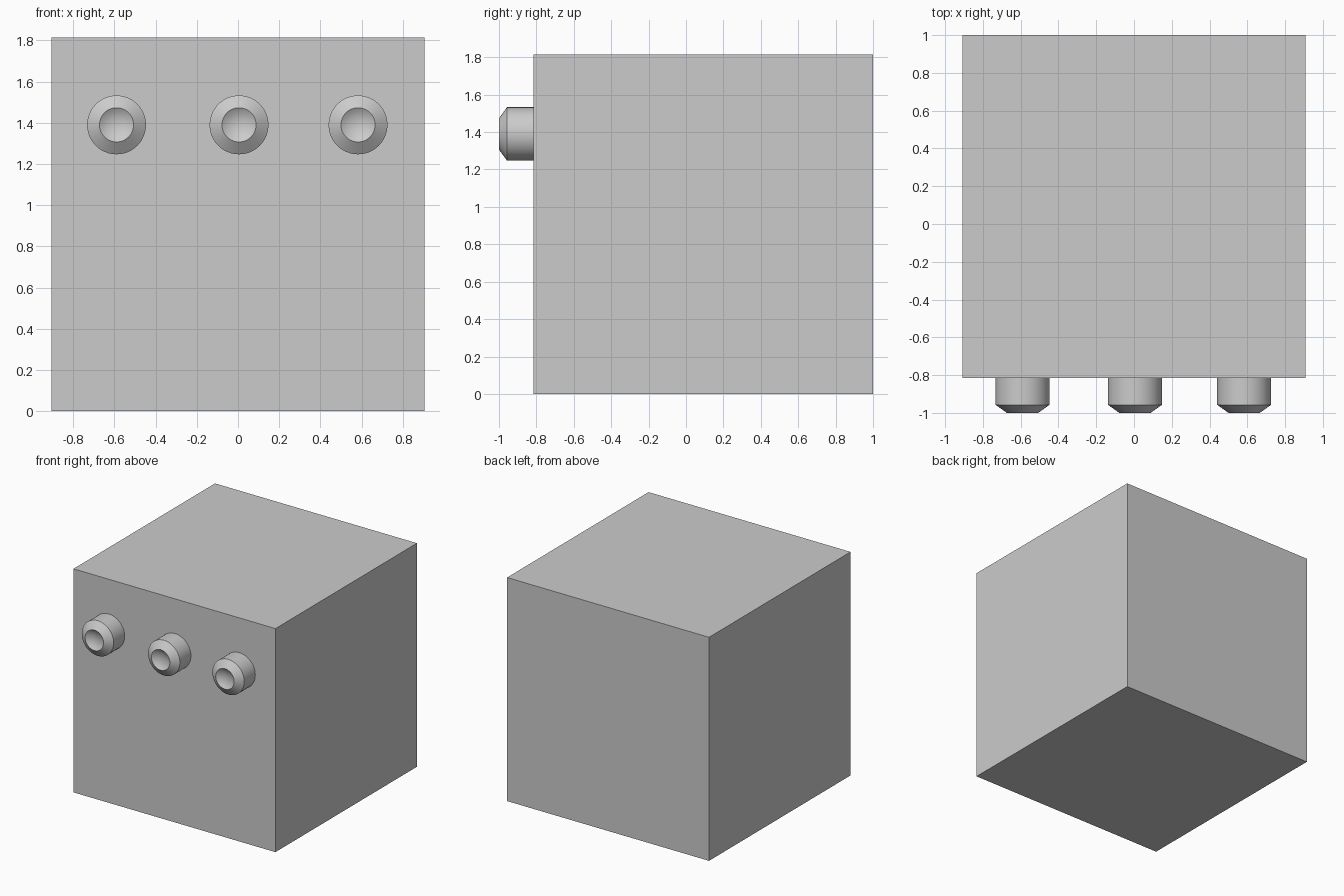
import bpy, bmesh, math
from mathutils import Matrix

if "Cube" in bpy.data.objects:
    bpy.data.objects.remove(bpy.data.objects["Cube"])

HALF_W, FRONT, BACK, HEIGHT = 0.907, -0.815, 1.0, 1.815
KNOB_Z = 1.39
SEGMENTS = 48


def add_object(name, bm):
    bmesh.ops.recalc_face_normals(bm, faces=bm.faces)
    mesh = bpy.data.meshes.new(name)
    bm.to_mesh(mesh)
    bm.free()
    obj = bpy.data.objects.new(name, mesh)
    bpy.context.collection.objects.link(obj)
    return obj


def make_body():
    bm = bmesh.new()
    size = (2 * HALF_W, BACK - FRONT, HEIGHT)
    bmesh.ops.create_cube(bm, size=1, matrix=Matrix.Translation(
        (0, (FRONT + BACK) / 2, HEIGHT / 2)) @ Matrix.Diagonal((*size, 1)))
    return add_object("cabinet_body", bm)


def make_knob(name, x):
    # (radius, y): closed base, straight barrel, chamfer, shallow dished face
    profile = [(0, FRONT), (0.143, FRONT), (0.143, -0.957), (0.083, -1.0),
               (0.065, -0.988), (0.035, -0.977), (0, -0.973)]
    bm = bmesh.new()
    verts = [bm.verts.new((r, y, 0)) for r, y in profile]
    edges = [bm.edges.new(pair) for pair in zip(verts, verts[1:])]
    bmesh.ops.spin(bm, geom=verts + edges, cent=(0, 0, 0), axis=(0, 1, 0),
                   angle=math.tau, steps=SEGMENTS)
    bmesh.ops.remove_doubles(bm, verts=bm.verts, dist=1e-4)
    obj = add_object(name, bm)
    obj.location = (x, 0, KNOB_Z)
    bpy.ops.object.select_all(action='DESELECT')
    obj.select_set(True)
    bpy.context.view_layer.objects.active = obj
    bpy.ops.object.shade_smooth_by_angle(angle=math.radians(35))
    return obj


# Plain box cabinet
make_body()

# Row of three knobs on the front
for label, x in (("left", -0.59), ("middle", 0.005), ("right", 0.583)):
    make_knob(f"{label}_knob", x)
